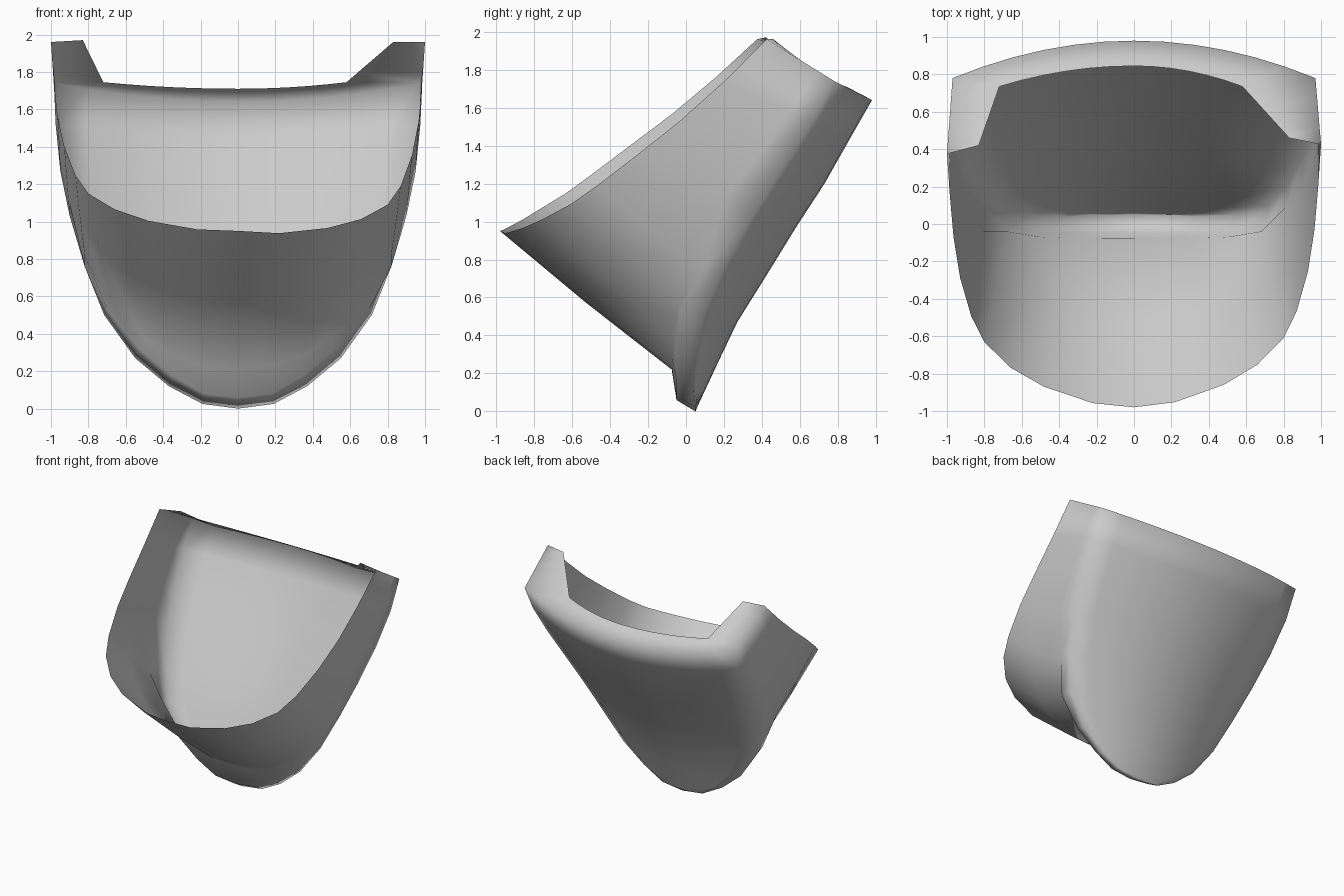
import bpy, bmesh, math
from mathutils import Vector as V

if "Cube" in bpy.data.objects:
    bpy.data.objects.remove(bpy.data.objects["Cube"])

# Half curves from the bottom centre up the right-hand side
EDGE = [(0, .05, 0), (.19, .05, .025), (.37, .04, .12), (.55, .05, .27), (.715, .09, .5),
        (.82, .2, .76), (.9, .35, 1.03), (.95, .5, 1.27), (.975, .66, 1.52), (.97, .78, 1.74)]
SPINE = [(.05, 0), (.06, .025), (.1, .11), (.165, .25), (.27, .47),
         (.42, .71), (.58, .97), (.73, 1.2), (.86, 1.43), (.98, 1.64)]
RIM = [(0, -.98, .95), (.22, -.955, .948), (.48, -.865, .985), (.66, -.76, 1.04), (.8, -.62, 1.12),
       (.87, -.48, 1.22), (.93, -.27, 1.38), (.965, -.05, 1.55), (.985, .18, 1.75), (1, .4, 1.96)]
LIP = [(0, -.05, .06), (.18, -.05, .08), (.35, -.05, .175), (.53, -.05, .32), (.7, -.03, .53), (.82, .1, .76)]
FOLD = [(0, -.075, .22), (.18, -.075, .23), (.35, -.075, .28), (.5, -.07, .38), (.68, -.04, .57), (.82, -.04, .82)]
N = len(EDGE)
COLS = 6

bm = bmesh.new()


def sheet(rows, flip):
    """Skin a grid of points with quads."""
    grid = [[bm.verts.new(p) for p in r] for r in rows]
    for a, b in zip(grid, grid[1:]):
        for k in range(len(a) - 1):
            f = [a[k], a[k + 1], b[k + 1], b[k]]
            bm.faces.new(f[::-1] if flip else f)


def wall_row(i, s):
    """Section of the wall from the back edge to the front rim."""
    e, r = V(EDGE[i]), V(RIM[i])
    r += V((0, s * .025 * i / 9, -s * .03 * math.sin(math.pi * i / 9)))
    l = V(LIP[i]) if i < len(LIP) else e.lerp(r, .25)
    f = V(FOLD[i]) if i < len(FOLD) else e.lerp(r, .5)
    m = f.lerp(r, .5)
    if i < 6:
        m.z -= .012
    return [V((s * p.x, p.y, p.z)) for p in (e, l, f, m, r)]


def back_row(i, s):
    """Bowed row of the back plate, from the centre to the edge."""
    e, (cy, cz) = EDGE[i], SPINE[i]
    us = [k / COLS for k in range(COLS + 1)]
    return [V((s * e[0] * u, cy + (e[1] - cy) * u * u, cz + (e[2] - cz) * u * u)) for u in us]


for s in (1, -1):
    flip = s < 0
    # Side and front wall
    sheet([wall_row(i, s) for i in range(N)], not flip)
    # Back plate
    sheet([back_row(i, s) for i in range(N)], flip)
    # Folded-over top flange
    outer = back_row(N - 1, s) + wall_row(N - 1, s)[1:]
    c = .58 if s > 0 else .72
    inner = [V((s * c * u, .845 - .11 * u * u, 1.71 + .035 * u * u))
             for u in [k / COLS for k in range(COLS + 1)]]
    tip = V((s * .83, .44 + s * .02, 1.965 - s * .005))
    inner += [inner[-1].lerp(tip, t) for t in (.25, .5, .75, 1)]
    sheet([outer, inner], flip)

bmesh.ops.remove_doubles(bm, verts=bm.verts, dist=.0005)
bmesh.ops.recalc_face_normals(bm, faces=bm.faces)
for f in bm.faces:
    f.smooth = True

mesh = bpy.data.meshes.new("pocket_shell")
bm.to_mesh(mesh)
bm.free()
obj = bpy.data.objects.new("pocket_shell", mesh)
bpy.context.collection.objects.link(obj)
